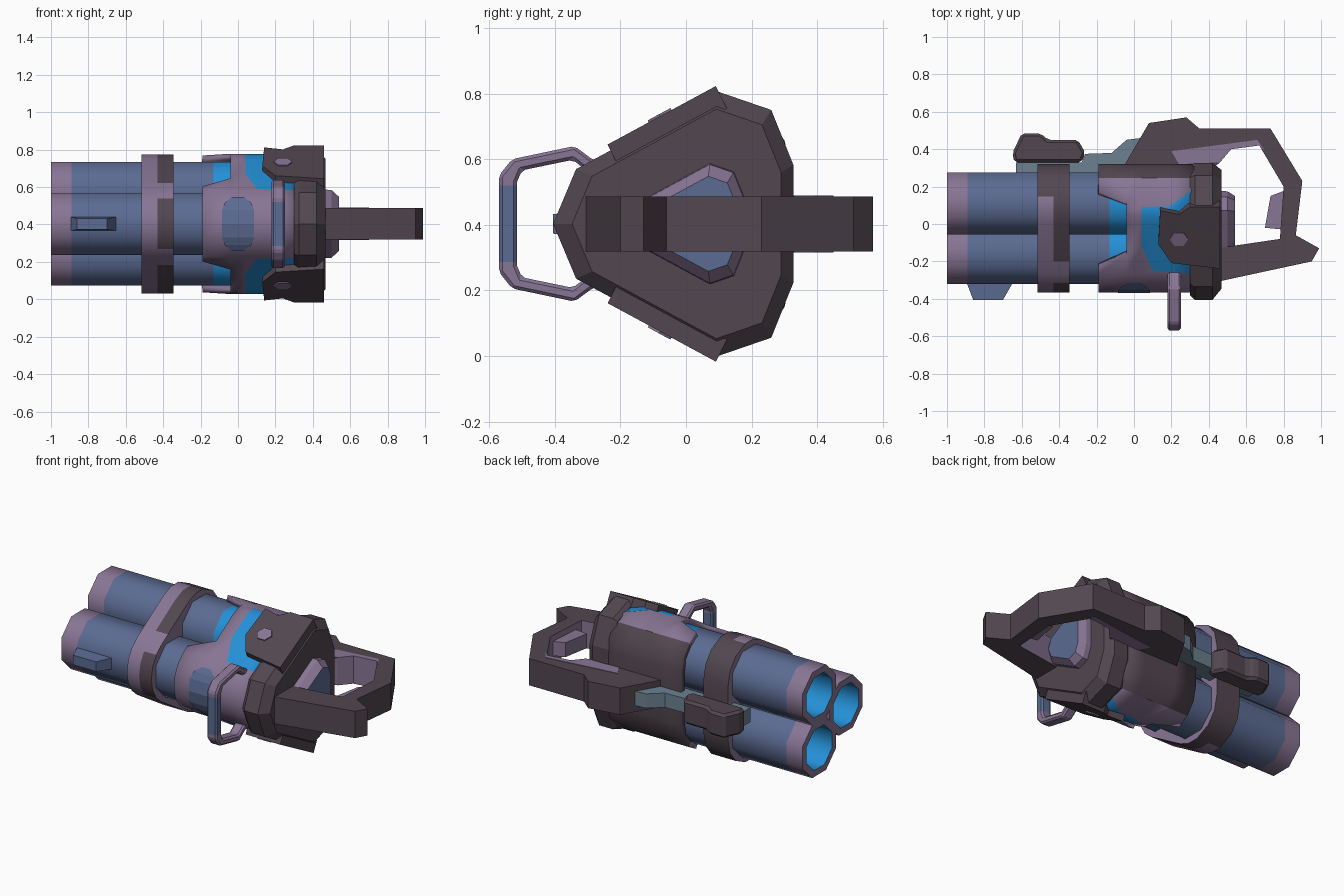
import bpy, bmesh
from math import sin, cos, radians, pi

if "Cube" in bpy.data.objects:
    bpy.data.objects.remove(bpy.data.objects["Cube"])

COLOURS = {"mauve": (0.25, 0.18, 0.30), "dark_plum": (0.085, 0.063, 0.08),
           "slate_blue": (0.105, 0.147, 0.29), "bright_blue": (0.018, 0.28, 0.68),
           "grey_blue": (0.15, 0.22, 0.28)}
MATS = {}
for label, rgb in COLOURS.items():
    m = bpy.data.materials.new(label)
    m.use_nodes = True
    m.diffuse_color = (*rgb, 1)
    m.node_tree.nodes["Principled BSDF"].inputs["Base Color"].default_value = (*rgb, 1)
    MATS[label] = m

MID = 0.403                                  # height of the symmetry plane
AXES = [(-0.155, 0), (0.11, 0.165), (0.11, -0.165)]   # barrel axes (y, height)


def loft(name, rings, colour, closed=True, caps=True, smooth=None, bevel=0):
    """Skin point rings; colour is a name or rule(ring, side), None leaves a gap."""
    rule = colour if callable(colour) else lambda i, j: colour
    bm = bmesh.new()
    rows = [[bm.verts.new(p) for p in ring] for ring in rings]
    n, used = len(rows[0]), []

    def add(verts, c):
        if c:
            if c not in used:
                used.append(c)
            bm.faces.new(verts).material_index = used.index(c)

    for i in range(len(rows) - 1):
        for j in range(n if closed else n - 1):
            k = (j + 1) % n
            add((rows[i][j], rows[i][k], rows[i + 1][k], rows[i + 1][j]), rule(i, j))
    if caps:
        add(rows[0][::-1], rule(-1, 0))
        add(rows[-1], rule(len(rows), 0))
    bmesh.ops.recalc_face_normals(bm, faces=bm.faces)
    mesh = bpy.data.meshes.new(name)
    bm.to_mesh(mesh)
    bm.free()
    for c in used:
        mesh.materials.append(MATS[c])
    ob = bpy.data.objects.new(name, mesh)
    bpy.context.collection.objects.link(ob)
    if smooth:
        bpy.ops.object.select_all(action='DESELECT')
        ob.select_set(True)
        bpy.context.view_layer.objects.active = ob
        bpy.ops.object.shade_smooth_by_angle(angle=radians(smooth))
    if bevel:
        mod = ob.modifiers.new("edge_bevel", 'BEVEL')
        mod.width, mod.segments = bevel, 1
    return ob


def prism(name, pts, half, colour, **kw):
    """Extrude a plan outline symmetrically about the middle height."""
    return loft(name, [[(x, y, MID + s * half) for x, y in pts] for s in (-1, 1)], colour, **kw)


def arc(k, angle, r):
    y, h = AXES[k]
    return y + r * cos(radians(angle)), h + r * sin(radians(angle))


def mirrored(half):
    """Complete a half outline that starts on the symmetry plane."""
    return half + [(y, -h) for y, h in half[::-1] if h > 1e-4]


def at(x, outline):
    return [(x, y, MID + h) for y, h in outline]


def hull(r, split=-0.2, turn=80):
    """Rounded triangle wrapped round the three barrels."""
    y0, h0 = arc(0, 122, r)
    y1, h1 = arc(1, 122, r)
    cut = (split, h0 + (split - y0) * (h1 - h0) / (y1 - y0))
    front = [arc(0, a, r) for a in (180, 160, 140, 122)]
    back = [arc(1, a, r) for a in (122, (122 + turn) / 2, turn, 50, 25, 0)]
    return mirrored(front + [cut] + back)


# Three hollow barrels
bore = 0.125 / 0.165
stations = [(-0.7, bore), (-1, bore), (-1, 1), (-0.89, 1), (-0.13, 1), (-0.04, 1), (0.3, 1)]
paint = {-1: "dark_plum", 0: "bright_blue", 1: "mauve", 2: "mauve", 4: "bright_blue"}
for label, (y, h) in zip(("front", "upper", "lower"), AXES):
    R = 0.165 / cos(pi / 8)
    rings = [[(x, y + R * s * cos((k + .5) * pi / 4), MID + h + R * s * sin((k + .5) * pi / 4))
              for k in range(8)] for x, s in stations]
    loft(label + "_barrel", rings, lambda i, j: paint.get(i, "slate_blue"), smooth=50)

# Band clamping the barrels, dark behind and in patches on its right half
def band_colour(i, j):
    j = min(j, 20 - j)
    return "dark_plum" if j >= 7 or (i == 1 and j in (0, 1, 4, 5, 6)) else "mauve"


loft("barrel_band", [at(x, hull(0.21)) for x in (-0.515, -0.43, -0.345)], band_colour, smooth=30)

# Body sleeve with side notches and blue trim: (x, front edge, back edge angle)
sleeve = [(-0.19, -0.23, 73), (-0.04, -0.16, 90), (0.04, -0.12, 95),
          (0.1, -0.25, 95), (0.19, -0.26, 94), (0.32, -0.262, 68)]


def sleeve_colour(i, j):
    j = min(j, 20 - j)
    if j in (4, 5, 6):
        return (None, "mauve")[i] if i < 2 else "bright_blue"
    return "dark_plum" if j >= 8 else "mauve"


body = loft("body_sleeve", [at(x, hull(0.21, s, t)) for x, s, t in sleeve],
            sleeve_colour, caps=False, smooth=30)
shell = body.modifiers.new("wall", 'SOLIDIFY')
shell.thickness, shell.offset = 0.035, -1
loft("body_core", [at(x, hull(0.17)) for x in (-0.03, 0.32)], "dark_plum")

# Oval inlay on the front of the body
rows = [(138, .03), (148, .07), (160, .085), (180, .085), (200, .085), (212, .07), (222, .03)]
oval = [[(x, arc(0, a, 0.215)[0], MID + arc(0, a, 0.215)[1]) for x in (-w, w)] for a, w in rows]
loft("front_inlay", oval, "slate_blue", closed=False, caps=False)

# Rear cap and the tapered plug on it
CAP = mirrored([(-0.405, 0), (-0.335, 0.167), (0.1, 0.402), (0.26, 0.347), (0.327, 0.18)])


def scaled(s, centre=0.04):
    return [(centre + (y - centre) * s, h * s) for y, h in CAP]


loft("rear_cap", [at(x, scaled(s)) for x, s in
                  ((0.3, .95), (0.325, 1), (0.42, 1), (0.467, .87))], "dark_plum")
loft("rear_plug", [at(x, scaled(s, 0.05)) for x, s in
                   ((0.45, .46), (0.5, .45), (0.54, .36))],
     lambda i, j: "slate_blue" if i == 3 else "mauve")

# Dark plates on the slanted sides, each with a small stud
plate = [(0.46, 0.1), (0.3, 0.1), (0.24, 0.06), (0.14, 0.08),
         (0.13, -0.1), (0.2, -0.2), (0.46, -0.23)]
stud = [(0.24 + 0.05 * cos(k * pi / 3), -0.07 + 0.04 * sin(k * pi / 3)) for k in range(6)]
for label, side in (("upper", 1), ("lower", -1)):
    def slab(name, pts, low, high, colour):
        loft(label + name, [[(x, y - 0.5 * d, MID + side * (0.167 + (y + 0.335) * 0.54 + d))
                             for x, y in pts] for d in (low, high)], colour)
    slab("_side_plate", plate, -0.05, 0.018, "dark_plum")
    slab("_plate_stud", stud, 0.016, 0.024, "mauve")

# Rear grip frame, with its inner sides painted
grip = [(-0.06, 0.3), (0.08, 0.54), (0.28, 0.57), (0.35, 0.51), (0.73, 0.51), (0.9, 0.23),
        (0.865, -0.06), (0.99, -0.13), (0.95, -0.2), (0.44, -0.31), (0.44, -0.13),
        (0.78, -0.08), (0.8, 0.2), (0.67, 0.42), (0.52, 0.4), (0.46, 0.33), (0.4, 0.28)]
prism("rear_grip", grip, 0.084, lambda i, j: "mauve" if i == 0 and 10 <= j <= 15 else "dark_plum")
lining = [(0.24, 0.32), (0.2, 0.39), (0.36, 0.41), (0.66, 0.45), (0.7, 0.39),
          (0.67, 0.42), (0.52, 0.4), (0.46, 0.33)]
prism("grip_lining", lining, 0.087, "mauve")
prism("grip_trigger", [(0.73, 0.15), (0.81, 0.18), (0.8, -0.03), (0.7, -0.02)], 0.045, "mauve")

# Rear rail and the block it carries
rail = [(-0.63, 0.26), (-0.63, 0.33), (-0.28, 0.33), (-0.26, 0.375), (-0.12, 0.38),
        (-0.04, 0.45), (0.04, 0.46), (0.04, 0.26)]
prism("rear_rail", rail, 0.045, "grey_blue")
block = [(-0.65, 0.38), (-0.6, 0.485), (-0.5, 0.485), (-0.46, 0.45), (-0.3, 0.45),
         (-0.26, 0.38), (-0.28, 0.33), (-0.64, 0.33)]
prism("rail_block", block, 0.075, "dark_plum", bevel=0.015)

# Front carrying loop: outer and inner edge of its bar, top half then mirrored
edges = [((-0.25, 0.18), (-0.26, 0.15)), ((-0.29, 0.2), (-0.3, 0.16)),
         ((-0.34, 0.237), (-0.345, 0.195)), ((-0.53, 0.197), (-0.5, 0.163)),
         ((-0.57, 0.147), (-0.515, 0.128)), ((-0.57, 0.117), (-0.515, 0.117))]
edges += [((a, -b), (c, -d)) for (a, b), (c, d) in edges[::-1]]
loop = [[(0.18, *o), (0.25, *o), (0.25, *i), (0.18, *i)] for o, i in edges]
loop = [[(x, y, MID + h) for x, y, h in ring] for ring in loop]
loft("carry_loop", loop, lambda i, j: "slate_blue" if i == 5 else "mauve", bevel=0.01)

# Front sight under the front barrel
sight = [(-0.3, -0.9, -0.64, 0.037), (-0.405, -0.86, -0.7, 0.03)]
loft("front_sight", [[(a, y, MID - h), (b, y, MID - h), (b, y, MID + h), (a, y, MID + h)]
                     for y, a, b, h in sight], "slate_blue")
